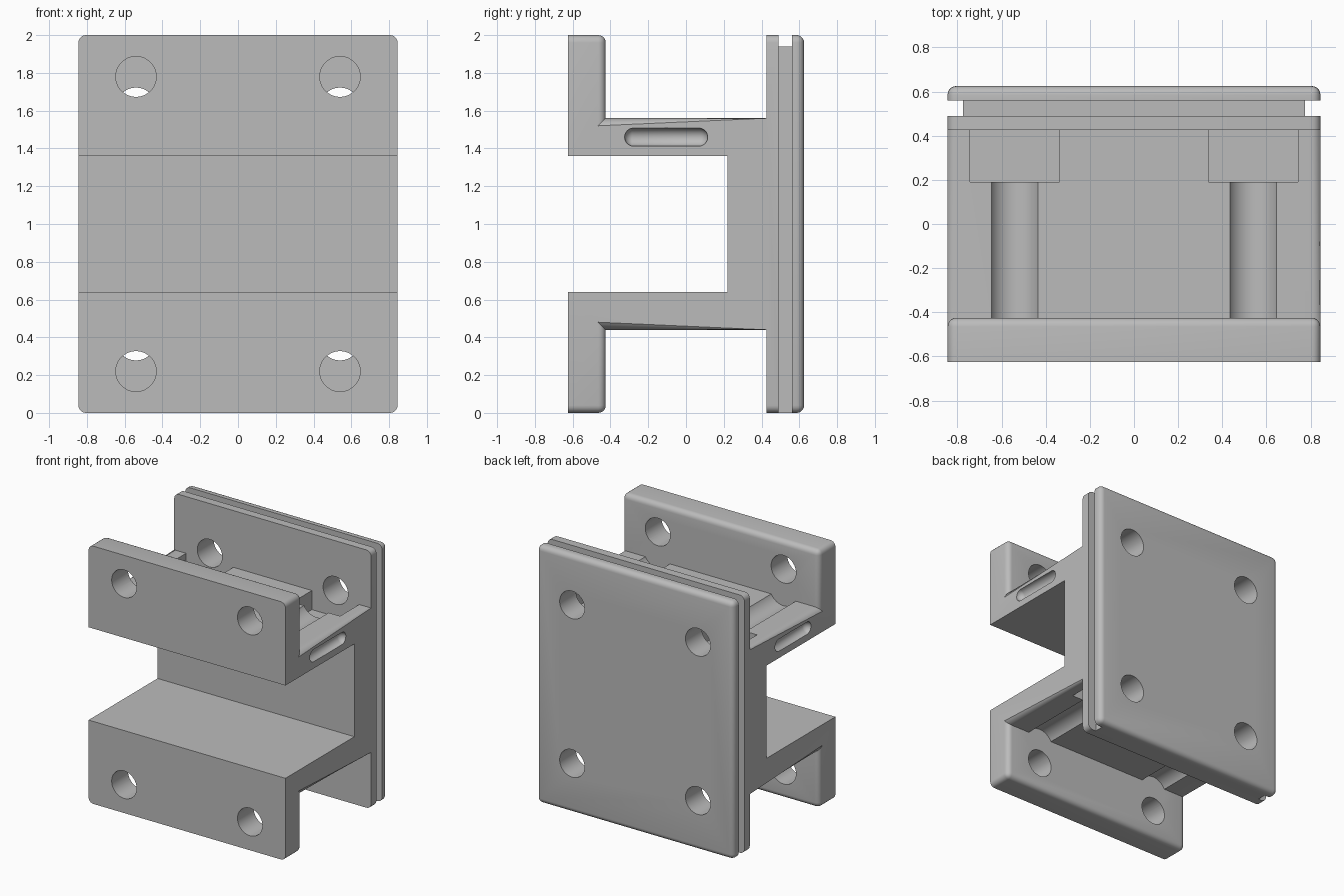
import bpy, bmesh, math
from mathutils import Matrix, Vector

if "Cube" in bpy.data.objects:
    bpy.data.objects.remove(bpy.data.objects["Cube"], do_unlink=True)

grey = bpy.data.materials.new("plain grey")
grey.use_nodes = True
grey.diffuse_color = (0.5, 0.5, 0.5, 1)
grey.node_tree.nodes["Principled BSDF"].inputs["Base Color"].default_value = (0.5, 0.5, 0.5, 1)

HALF_X, HALF_Y, TOP = 0.845, 0.625, 2.0
FILLET = 0.04


def add_object(name, bm):
    bmesh.ops.recalc_face_normals(bm, faces=bm.faces)
    mesh = bpy.data.meshes.new(name)
    bm.to_mesh(mesh)
    bm.free()
    mesh.materials.append(grey)
    obj = bpy.data.objects.new(name, mesh)
    bpy.context.collection.objects.link(obj)
    return obj


def add_box(bm, low, high):
    low, high = Vector(low), Vector(high)
    matrix = Matrix.Translation((low + high) / 2) @ Matrix.Diagonal((*(high - low), 1))
    bmesh.ops.create_cube(bm, size=1, matrix=matrix)


def add_rod(bm, x, z, radius, y0, y1):
    matrix = Matrix.Translation((x, (y0 + y1) / 2, z)) @ Matrix.Rotation(math.pi / 2, 4, "X")
    bmesh.ops.create_cone(bm, cap_ends=True, segments=48, radius1=radius, radius2=radius,
                          depth=y1 - y0, matrix=matrix)


def bevel_where(bm, rule):
    edges = [e for e in bm.edges if rule(*(e.verts[0].co + e.verts[1].co) / 2,
                                         (e.verts[1].co - e.verts[0].co).normalized())]
    bmesh.ops.bevel(bm, geom=edges, offset=FILLET, segments=5, profile=0.5, affect="EDGES")


def near(a, b):
    return abs(a - b) < 0.001


def is_corner(x, z, d):
    return abs(d.y) > 0.9 and near(abs(x), HALF_X) and near(abs(z - 1), 1)


# Bracket body: mirrored half profile, extruded across the width
half = [(-HALF_Y, 1.36), (-HALF_Y, 2), (-0.425, 2), (-0.425, 1.56),
        (0.425, 1.56), (0.425, 2), (0.49, 2)]
profile = [(0.22, 1.36)] + half
profile += [(y, 2 - z) for y, z in reversed(profile)]
bm = bmesh.new()
face = bm.faces.new([bm.verts.new((-HALF_X, y, z)) for y, z in profile])
side = bmesh.ops.extrude_face_region(bm, geom=[face])["geom"]
bmesh.ops.translate(bm, vec=(2 * HALF_X, 0, 0),
                    verts=[v for v in side if isinstance(v, bmesh.types.BMVert)])
bmesh.ops.recalc_face_normals(bm, faces=bm.faces)


def body_rule(x, y, z, d):
    outer = near(abs(x), HALF_X)
    flange_side = near(y, -0.425) and outer
    flange_end = near(y, -0.425) and near(abs(z - 1), 1)
    web_side = outer and near(abs(z - 1), 0.56) and abs(d.y) > 0.9
    return is_corner(x, z, d) or flange_side or flange_end or web_side


bevel_where(bm, body_rule)
body = add_object("bracket_body", bm)

# Narrow core leaving a groove round the sides and top
bm = bmesh.new()
add_box(bm, (-0.775, 0.49, 0), (0.775, 0.56, 1.94))
core = add_object("groove_core", bm)

# Rear cover plate with rounded rear rim
bm = bmesh.new()
add_box(bm, (-HALF_X, 0.56, 0), (HALF_X, HALF_Y, TOP))
bevel_where(bm, lambda x, y, z, d: is_corner(x, z, d) or near(y, HALF_Y))
plate = add_object("rear_plate", bm)


def cut(name, fill, targets):
    bm = bmesh.new()
    fill(bm)
    cutter = add_object(name, bm)
    cutter.hide_render = True
    for target in targets:
        mod = target.modifiers.new(name, "BOOLEAN")
        mod.operation, mod.solver, mod.object = "DIFFERENCE", "EXACT", cutter
        bpy.context.view_layer.objects.active = target
        bpy.ops.object.modifier_apply(modifier=mod.name)
    bpy.data.objects.remove(cutter, do_unlink=True)


# Bolt holes, square nut pockets and round tool channels at each corner
for sx in (-1, 1):
    for sz in (-1, 1):
        x, front_z, rear_z = sx * 0.54, 1 + sz * 0.78, 1 + sz * 0.615
        cut("front_hole", lambda b: add_rod(b, x, front_z, 0.107, -0.8, -0.3), [body])
        cut("nut_pocket", lambda b: add_box(b, (x - 0.203, 0.19, rear_z - 0.203),
                                            (x + 0.203, 0.425, rear_z + 0.203)), [body])
        cut("tool_channel", lambda b: add_rod(b, x, rear_z, 0.119, -0.425, 0.25), [body])
        cut("rear_hole", lambda b: add_rod(b, x, rear_z, 0.107, 0.3, 0.8), [body, core, plate])


# Rounded slots in both ends of the upper web
def slot(bm, x):
    matrix = Matrix.Translation((x, -0.105, 1.46)) @ Matrix.Rotation(math.pi / 2, 4, "X")
    bmesh.ops.create_uvsphere(bm, u_segments=24, v_segments=16, radius=0.048, matrix=matrix)
    for v in bm.verts:
        offset = v.co.y + 0.105
        if abs(offset) > 0.001:
            v.co.y += math.copysign(0.172, offset)


for sx in (-1, 1):
    cut("side_slot", lambda b: slot(b, sx * HALF_X), [body])

# Smooth fillets and bores, crisp flat edges
bpy.ops.object.select_all(action="DESELECT")
for obj in (body, core, plate):
    obj.select_set(True)
bpy.context.view_layer.objects.active = body
bpy.ops.object.shade_smooth_by_angle(angle=math.radians(30))
